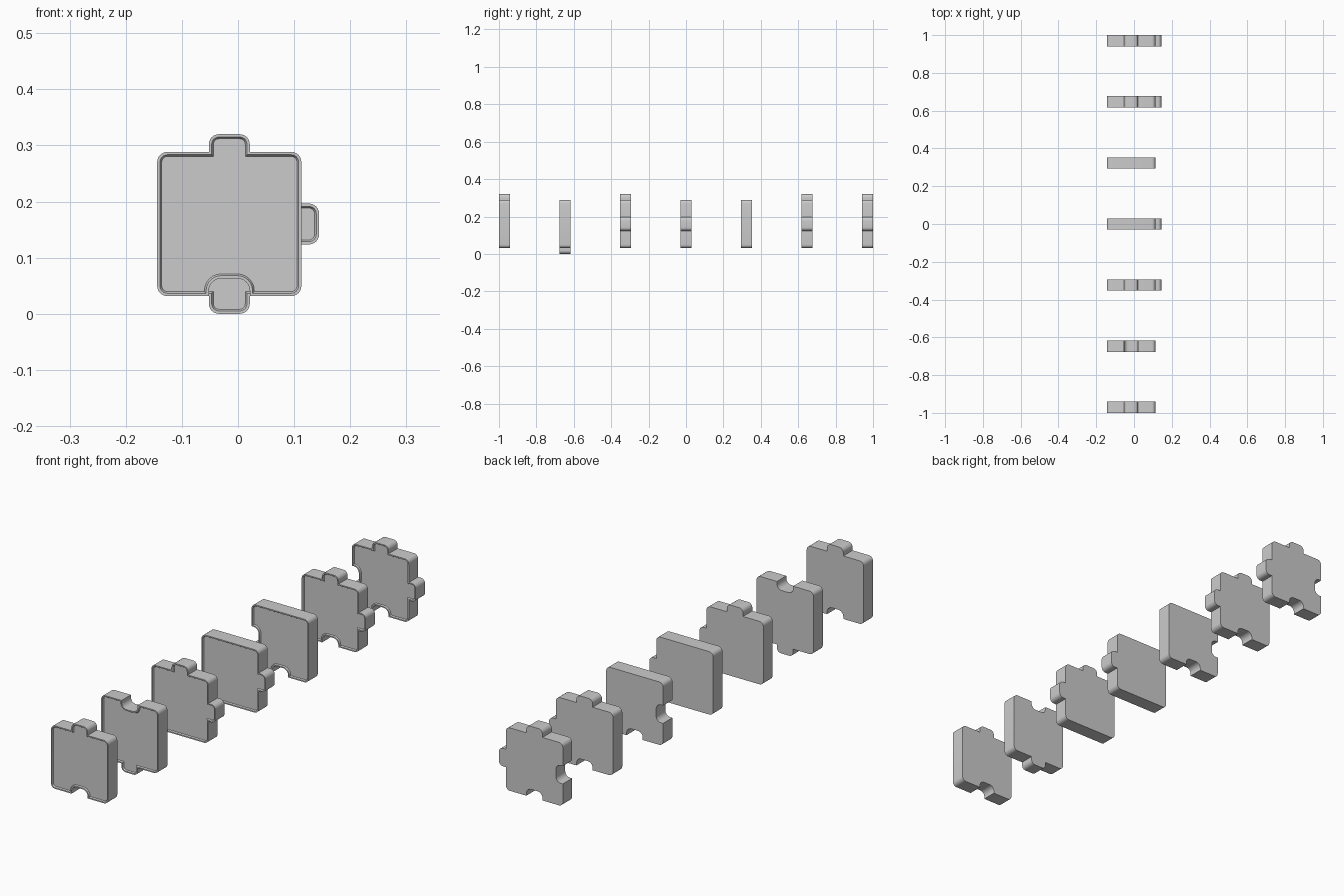
import bpy, bmesh, math
from mathutils import Vector

if "Cube" in bpy.data.objects:
    bpy.data.objects.remove(bpy.data.objects["Cube"])

HALF, TAB_W, TAB_D = 0.1285, 0.0365, 0.0315   # body half size, tab half width, tab depth
RAD, THICK = 0.018, 0.06
CX, CZ = -0.0155, 0.16


def outline(sides):
    """Counter-clockwise outline; sides = bottom, right, top, left (1 tab, -1 notch, 0 flat)."""
    raw = []
    for k, s in enumerate(sides):
        pts = [(-HALF, -HALF, RAD)]
        if s:
            r = RAD if s > 0 else 0.022
            e = -HALF - s * TAB_D
            pts += [(-TAB_W, -HALF, 0), (-TAB_W, e, r), (TAB_W, e, r), (TAB_W, -HALF, 0)]
        c, n = round(math.cos(k * math.pi / 2)), round(math.sin(k * math.pi / 2))
        raw += [(Vector((x * c - y * n, x * n + y * c)), r) for x, y, r in pts]
    out = []
    for i, (p, r) in enumerate(raw):
        if r == 0:
            out.append(p)
            continue
        a = (raw[i - 1][0] - p).normalized()
        b = (raw[(i + 1) % len(raw)][0] - p).normalized()
        centre = p + (a + b) * r
        for j in range(7):
            t = j / 6 * math.pi / 2
            out.append(centre - b * r * math.cos(t) - a * r * math.sin(t))
    return out


def inset(pts, d):
    """Mitred inward offset of a counter-clockwise outline."""
    res = []
    for i, p in enumerate(pts):
        e1 = (p - pts[i - 1]).normalized()
        e2 = (pts[(i + 1) % len(pts)] - p).normalized()
        n1, n2 = Vector((-e1.y, e1.x)), Vector((-e2.y, e2.x))
        res.append(p + (n1 + n2) * (d / (1 + n1.dot(n2))))
    return res


def puzzle_piece(name, y, sides):
    base = outline(sides)
    front = -THICK / 2
    bm = bmesh.new()
    # back edge, front edge, rim inner edge, recessed panel edge
    levels = [(base, THICK / 2), (base, front),
              (inset(base, 0.005), front), (inset(base, 0.008), front + 0.005)]
    loops = [[bm.verts.new((p.x, d, p.y)) for p in pts] for pts, d in levels]
    n = len(base)
    for a, b in zip(loops, loops[1:]):
        for i in range(n):
            j = (i + 1) % n
            bm.faces.new((a[i], a[j], b[j], b[i]))
    bm.faces.new(loops[0])
    bm.faces.new(loops[-1])
    bmesh.ops.recalc_face_normals(bm, faces=bm.faces)
    mesh = bpy.data.meshes.new(name)
    bm.to_mesh(mesh)
    bm.free()
    obj = bpy.data.objects.new(name, mesh)
    obj.location = (CX, y, CZ)
    bpy.context.collection.objects.link(obj)
    bpy.ops.object.select_all(action='DESELECT')
    obj.select_set(True)
    bpy.context.view_layer.objects.active = obj
    bpy.ops.object.shade_smooth_by_angle(angle=math.radians(30))


# Row of pieces, front to back: (bottom, right, top, left)
PIECES = [(-1, 0, 1, 0), (1, 0, -1, 0), (0, 1, 1, 0), (0, 1, 0, 0),
          (-1, 0, 0, -1), (-1, 1, 1, 0), (-1, 1, 1, -1)]
for i, sides in enumerate(PIECES):
    puzzle_piece(f"puzzle_piece_{i + 1}", (i - 3) * 0.97 / 3, sides)
